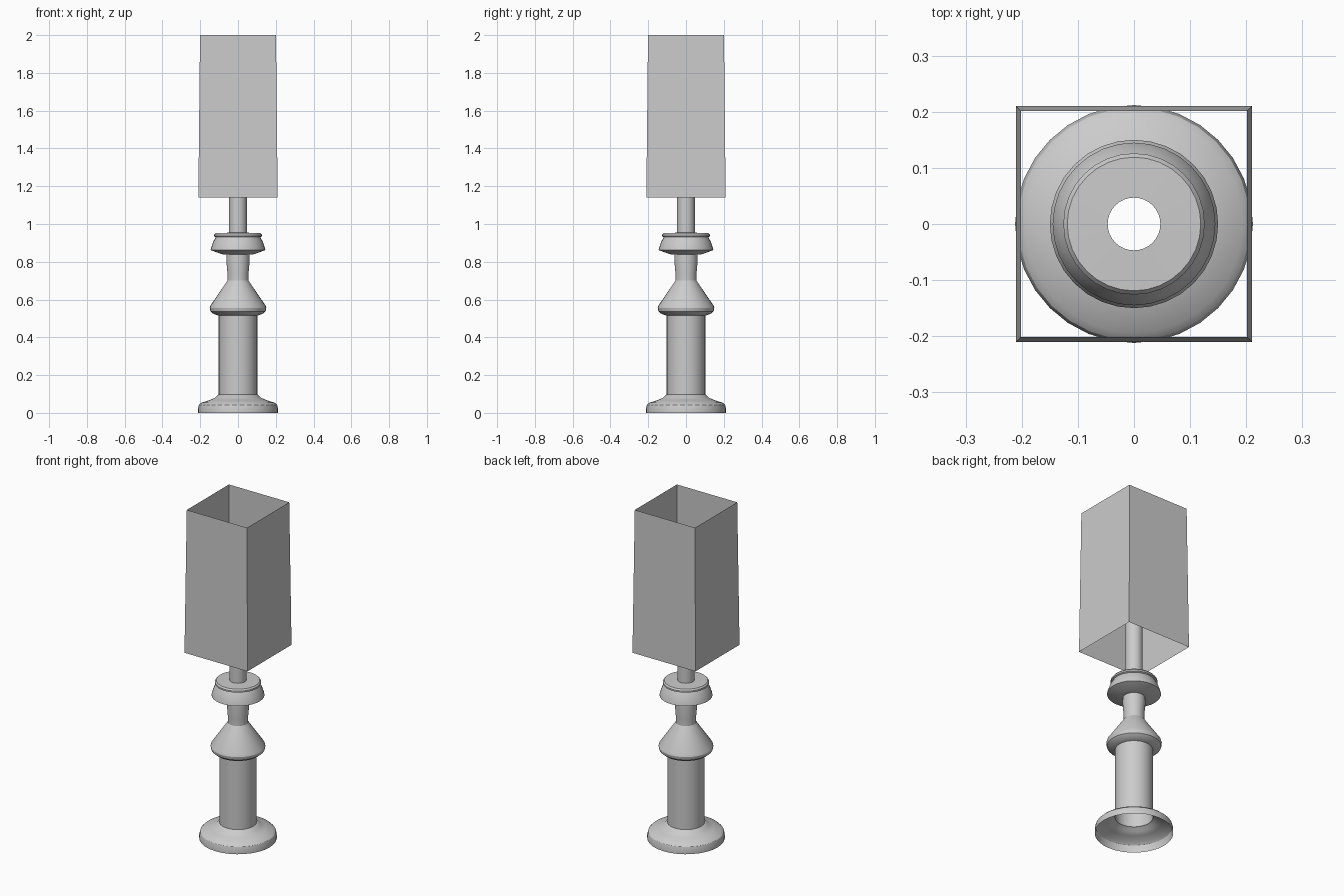
import bpy, bmesh, math

if "Cube" in bpy.data.objects:
    bpy.data.objects.remove(bpy.data.objects["Cube"])

SIDES = 32
POLE_TOP = 1.42

grey = bpy.data.materials.new("plain grey")
grey.diffuse_color = (0.6, 0.6, 0.6, 1)
grey.use_nodes = True
grey.node_tree.nodes["Principled BSDF"].inputs["Base Color"].default_value = grey.diffuse_color


def finish(name, bm, smooth):
    bmesh.ops.recalc_face_normals(bm, faces=bm.faces[:])
    mesh = bpy.data.meshes.new(name)
    bm.to_mesh(mesh)
    bm.free()
    mesh.materials.append(grey)
    ob = bpy.data.objects.new(name, mesh)
    bpy.context.collection.objects.link(ob)
    if smooth:
        bpy.ops.object.select_all(action='DESELECT')
        ob.select_set(True)
        bpy.context.view_layer.objects.active = ob
        bpy.ops.object.shade_smooth_by_angle(angle=math.radians(30))
    return ob


def loft(name, profile, sides, turn=0.0, smooth=True):
    """Open surface through rings given as (radius, height)."""
    bm = bmesh.new()
    rings = []
    for r, z in profile:
        rings.append([bm.verts.new((r * math.cos(turn + 2 * math.pi * i / sides),
                                    r * math.sin(turn + 2 * math.pi * i / sides), z))
                      for i in range(sides)])
    for a, b in zip(rings, rings[1:]):
        for i in range(sides):
            j = (i + 1) % sides
            bm.faces.new((a[i], a[j], b[j], b[i]))
    return finish(name, bm, smooth)


# Turned stand: hollow base, column, flared collar, neck, cup and pole
stand = [
    (0.212, 0.0), (0.212, 0.022), (0.207, 0.042), (0.194, 0.054),
    (0.150, 0.068), (0.122, 0.080), (0.108, 0.095), (0.102, 0.097),
    (0.102, 0.515), (0.108, 0.517), (0.130, 0.524), (0.146, 0.538),
    (0.150, 0.556), (0.146, 0.568), (0.056, 0.70),
    (0.056, 0.74), (0.062, 0.81), (0.060, 0.838),
    (0.085, 0.840), (0.145, 0.862), (0.143, 0.872), (0.132, 0.905), (0.118, 0.930),
    (0.126, 0.934), (0.126, 0.943), (0.119, 0.952),
    (0.047, 0.954), (0.047, POLE_TOP),
]
loft("turned_stand", stand, SIDES)

# Square shade, open at both ends and slightly tapered
k = math.sqrt(2)
loft("square_shade", [(0.21 * k, 1.14), (0.201 * k, 2.0)], 4, math.pi / 4, False)
